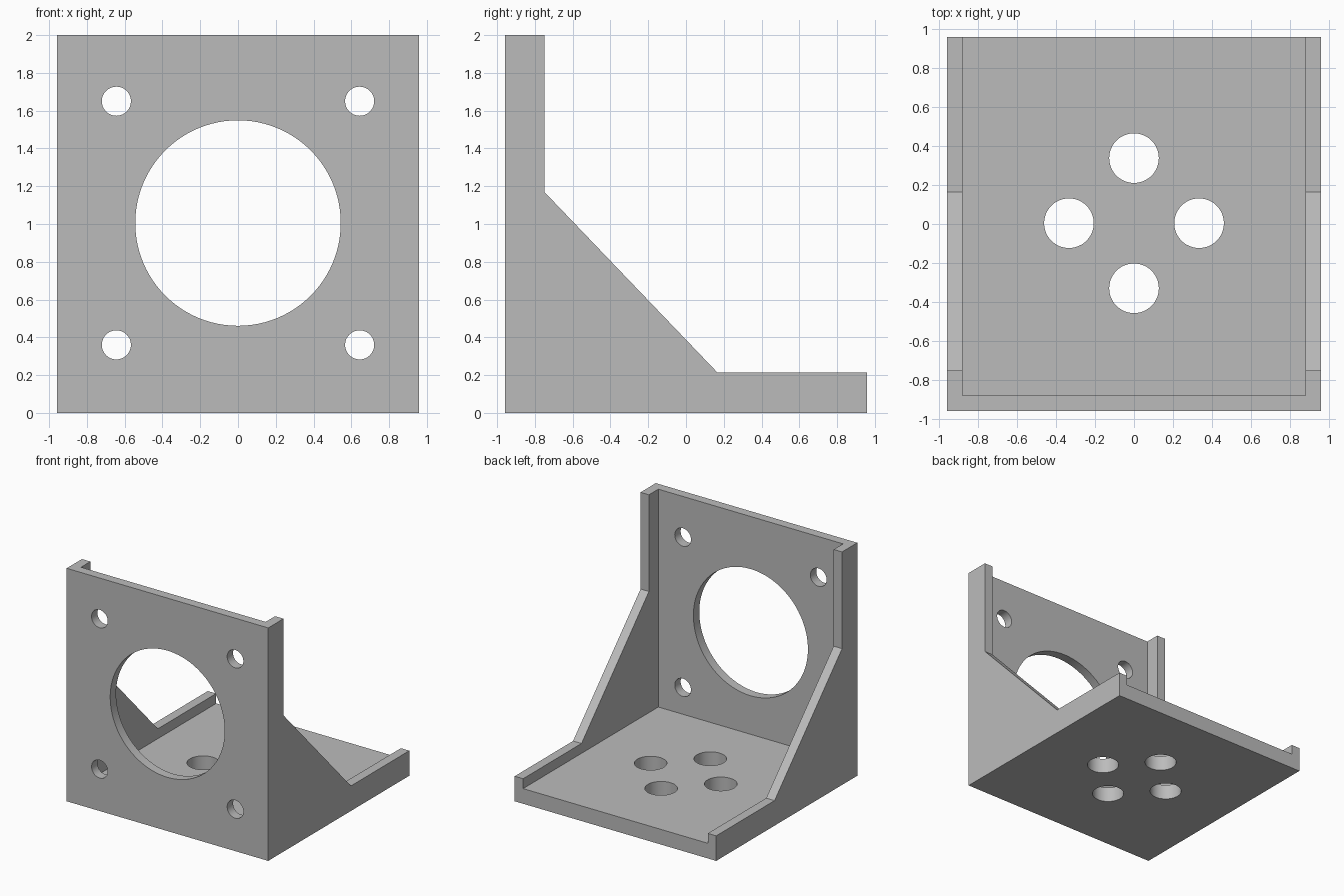
import bpy, bmesh, math

cube = bpy.data.objects.get("Cube")
if cube:
    bpy.data.objects.remove(cube, do_unlink=True)

HALF, WALL, FLOOR, HEIGHT = 0.957, 0.08, 0.13, 2.0

grey = bpy.data.materials.new("plain grey")
grey.use_nodes = True
colour = (0.5, 0.5, 0.5, 1)
grey.diffuse_color = colour
grey.node_tree.nodes["Principled BSDF"].inputs["Base Color"].default_value = colour


def add_object(name, bm):
    bmesh.ops.recalc_face_normals(bm, faces=bm.faces)
    mesh = bpy.data.meshes.new(name)
    bm.to_mesh(mesh)
    bm.free()
    mesh.materials.append(grey)
    obj = bpy.data.objects.new(name, mesh)
    bpy.context.collection.objects.link(obj)
    return obj


def cut(target, cutter):
    """Subtract the cutter, apply the result and discard the cutter."""
    cutter.hide_render = True
    mod = target.modifiers.new("cut", 'BOOLEAN')
    mod.operation, mod.solver, mod.object = 'DIFFERENCE', 'EXACT', cutter
    bpy.context.view_layer.objects.active = target
    bpy.ops.object.modifier_apply(modifier=mod.name)
    bpy.data.objects.remove(cutter, do_unlink=True)


def hole_cutter(name, radius, location, upright, segments):
    bm = bmesh.new()
    bmesh.ops.create_cone(bm, cap_ends=True, segments=segments,
                          radius1=radius, radius2=radius, depth=0.4)
    obj = add_object(name, bm)
    obj.location = location
    if not upright:
        obj.rotation_euler.x = math.pi / 2
    return obj


# Bracket body: side profile extruded across the full width
profile = [(-HALF, 0), (HALF, 0), (HALF, 0.215), (0.165, 0.215),
           (-0.75, 1.17), (-0.75, HEIGHT), (-HALF, HEIGHT)]
bm = bmesh.new()
side = bm.faces.new([bm.verts.new((-HALF, y, z)) for y, z in profile])
ext = bmesh.ops.extrude_face_region(bm, geom=[side])
bmesh.ops.translate(bm, vec=(2 * HALF, 0, 0),
                    verts=[v for v in ext["geom"] if isinstance(v, bmesh.types.BMVert)])
bracket = add_object("mounting_bracket", bm)

# Hollow between the side gussets, open at the back and top
bm = bmesh.new()
bmesh.ops.create_cube(bm, size=2)
bmesh.ops.scale(bm, vec=(HALF - WALL, HALF, HEIGHT / 2), verts=bm.verts)
bmesh.ops.translate(bm, vec=(0, WALL, HEIGHT / 2 + FLOOR), verts=bm.verts)
# Push the open ends past the body
for v in bm.verts:
    if v.co.y > 0:
        v.co.y += 0.2
cut(bracket, add_object("hollow_cutter", bm))

# Front plate: large centre opening and four screw holes
cut(bracket, hole_cutter("centre_cutter", 0.544, (0, -HALF, 1.005), False, 96))
for x in (-0.644, 0.644):
    for z in (0.36, 1.65):
        cut(bracket, hole_cutter("screw_cutter", 0.077, (x, -HALF, z), False, 48))

# Base plate: four holes in a cross
for i in range(4):
    a = i * math.pi / 2
    spot = (0.333 * math.cos(a), 0.004 + 0.333 * math.sin(a), FLOOR / 2)
    cut(bracket, hole_cutter("base_cutter", 0.127, spot, True, 48))

# Smooth hole walls with crisp plate edges
for other in bpy.context.selected_objects:
    other.select_set(False)
bracket.select_set(True)
bpy.context.view_layer.objects.active = bracket
bpy.ops.object.shade_smooth_by_angle(angle=math.radians(30))
